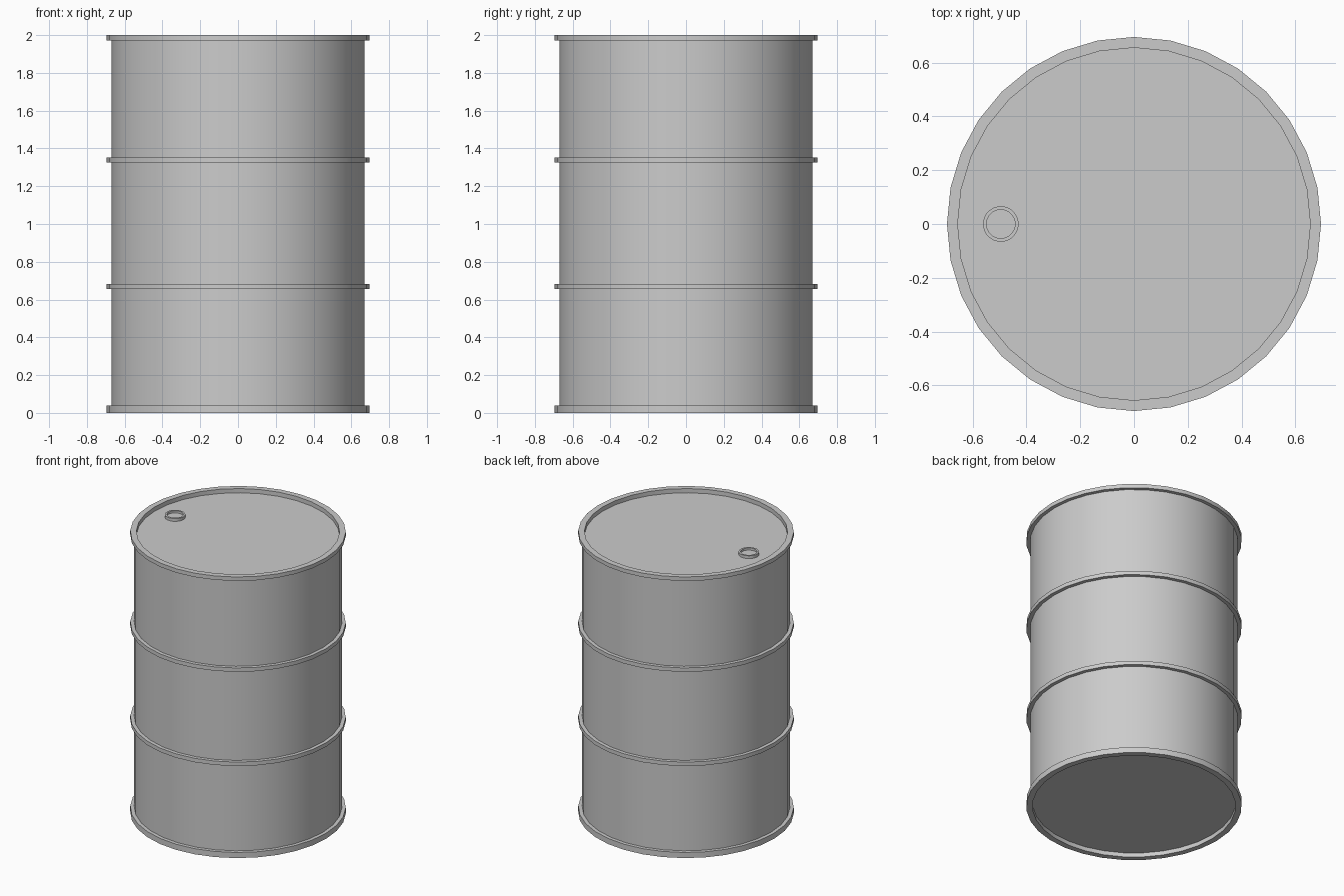
import bpy, bmesh
from math import radians
from mathutils import Vector

if "Cube" in bpy.data.objects:
    bpy.data.objects.remove(bpy.data.objects["Cube"])

SIDES = 32


def lathe(name, profile, center=(0, 0)):
    """Spin an (r, z) profile around a vertical axis; r = 0 ends close with a flat cap."""
    bm = bmesh.new()
    verts = [bm.verts.new((r, 0, z)) for r, z in profile]
    edges = [bm.edges.new(pair) for pair in zip(verts, verts[1:])]
    bmesh.ops.spin(bm, geom=verts + edges, cent=(0, 0, 0), axis=(0, 0, 1),
                   angle=radians(360), steps=SIDES, use_duplicate=False)
    bmesh.ops.remove_doubles(bm, verts=bm.verts, dist=1e-4)
    bmesh.ops.translate(bm, verts=bm.verts, vec=Vector((*center, 0)))
    bmesh.ops.recalc_face_normals(bm, faces=bm.faces)
    mesh = bpy.data.meshes.new(name)
    bm.to_mesh(mesh)
    bm.free()
    obj = bpy.data.objects.new(name, mesh)
    bpy.context.collection.objects.link(obj)
    bpy.ops.object.select_all(action='DESELECT')
    obj.select_set(True)
    bpy.context.view_layer.objects.active = obj
    bpy.ops.object.shade_smooth_by_angle(angle=radians(30))
    return obj


R_IN, R_BODY, R_RIM = 0.655, 0.67, 0.695

# Drum: recessed base, bottom rim, two hoops, top rim, recessed lid
profile = [(0, 0.03), (R_IN, 0.03), (R_IN, 0), (R_RIM, 0), (R_RIM, 0.04), (R_BODY, 0.04)]
for z0, z1 in ((0.655, 0.683), (1.325, 1.353)):
    profile += [(R_BODY, z0), (R_RIM, z0), (R_RIM, z1), (R_BODY, z1)]
profile += [(R_BODY, 1.972), (R_RIM, 1.972), (R_RIM, 2), (R_IN, 2), (R_IN, 1.97), (0, 1.97)]
lathe("drum", profile)

# Filler cap: small raised ring with a sunken centre
lathe("filler_cap", [(0.066, 1.969), (0.066, 1.99), (0.053, 1.99), (0.053, 1.975), (0, 1.975)],
      center=(-0.495, 0))
